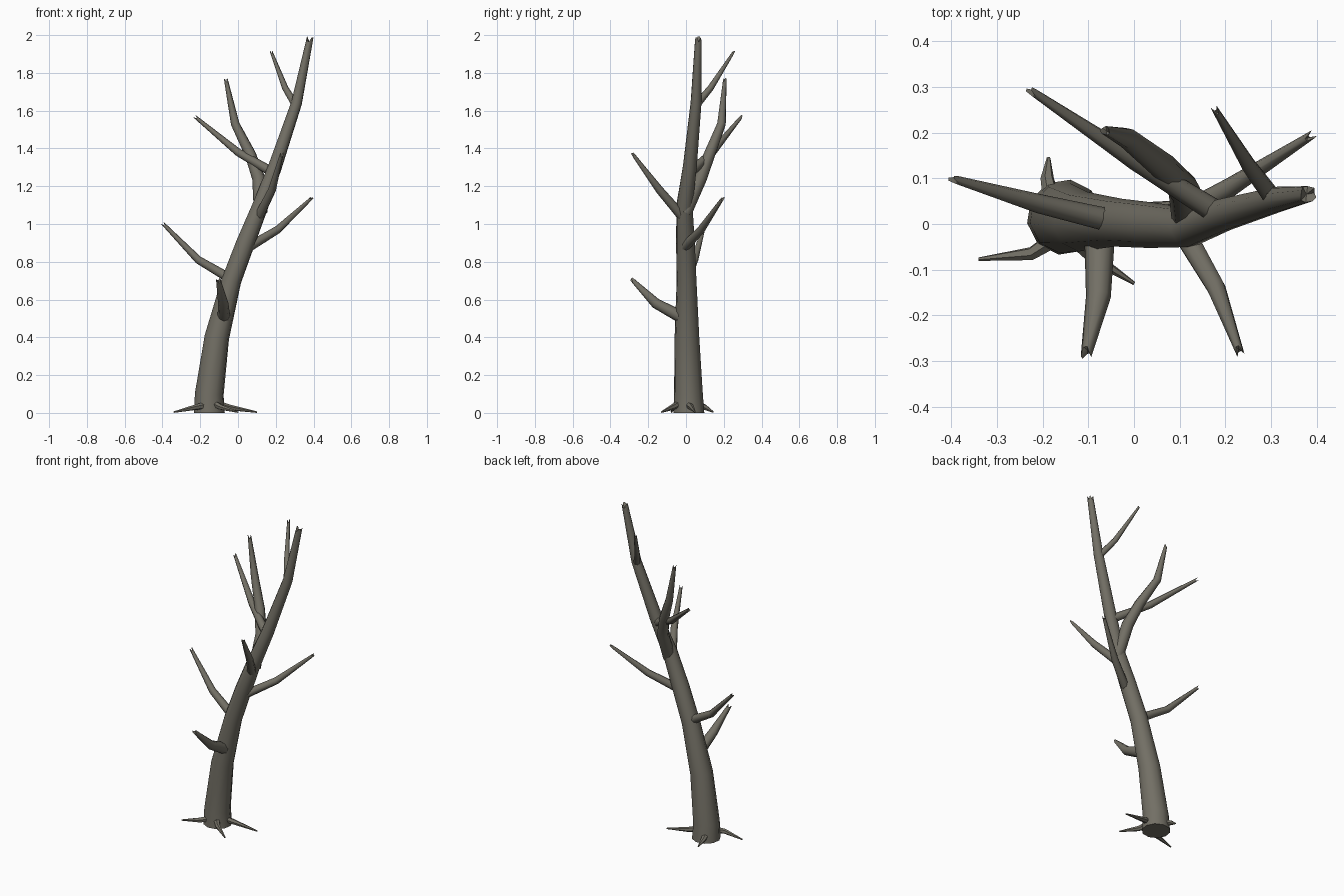
import bpy
import bmesh
import math
from mathutils import Vector

cube = bpy.data.objects.get("Cube")
if cube:
    bpy.data.objects.remove(cube, do_unlink=True)

bark = bpy.data.materials.new("grey_brown_bark")
bark.use_nodes = True
color = (0.17, 0.16, 0.13, 1)
bark.diffuse_color = color
bark.node_tree.nodes["Principled BSDF"].inputs["Base Color"].default_value = color


def limb(name, points, radii, sides=8, snapped=0.0):
    """Tapered tube along a path; a snapped tip gets a ragged, hollow end."""
    path = [Vector(p) for p in points]
    bm = bmesh.new()
    rings = []
    side = None
    for i, (p, r) in enumerate(zip(path, radii)):
        direction = (path[min(i + 1, len(path) - 1)] - path[max(i - 1, 0)]).normalized()
        if name == "trunk" and i == 0:
            direction = Vector((0, 0, 1))
        # carry the ring's orientation along so the tube does not twist
        if side is None:
            side = direction.orthogonal()
        side = (side - direction * side.dot(direction)).normalized()
        other = direction.cross(side)
        ring = []
        for k in range(sides):
            a = 2 * math.pi * k / sides
            co = p + (side * math.cos(a) + other * math.sin(a)) * r
            if i == len(path) - 1:
                co -= direction * snapped * (k % 4 in (1, 2))
            ring.append(bm.verts.new(co))
        rings.append(ring)
    for low, high in zip(rings, rings[1:]):
        for k in range(sides):
            n = (k + 1) % sides
            bm.faces.new((low[k], low[n], high[n], high[k]))
    bm.faces.new(rings[0][::-1])
    heart = bm.verts.new(path[-1] - direction * snapped)
    for k in range(sides):
        bm.faces.new((rings[-1][k], rings[-1][(k + 1) % sides], heart))
    bmesh.ops.recalc_face_normals(bm, faces=bm.faces)
    mesh = bpy.data.meshes.new(name)
    bm.to_mesh(mesh)
    bm.free()
    obj = bpy.data.objects.new(name, mesh)
    bpy.context.collection.objects.link(obj)
    mesh.materials.append(bark)
    bpy.ops.object.select_all(action="DESELECT")
    obj.select_set(True)
    bpy.context.view_layer.objects.active = obj
    bpy.ops.object.shade_smooth_by_angle(angle=math.radians(50))
    return obj


# Leaning trunk
limb("trunk",
     [(-.152, .015, 0), (-.152, .013, .1), (-.112, .005, .4), (-.035, .003, .7),
      (.04, -.003, .9), (.12, -.008, 1.1), (.195, .02, 1.3), (.31, .053, 1.64), (.383, .066, 1.99)],
     [.083, .077, .066, .053, .05, .043, .037, .029, .018], sides=10, snapped=.025)

# Bare branches: base, elbow, tip
branches = {
    "low_right_branch": [(-.04, .005, .71), (-.21, .045, .81), (-.4, .1, 1.005)],
    "low_front_branch": [(-.075, -.02, .505), (-.078, -.16, .58), (-.105, -.29, .71)],
    "middle_left_branch": [(.06, -.005, .88), (.21, .08, .97), (.393, .197, 1.14)],
    "middle_front_branch": [(.11, -.02, 1.04), (.18, -.14, 1.18), (.233, -.285, 1.375)],
    "upper_back_branch": [(.19, .02, 1.27), (0, .14, 1.38), (-.23, .295, 1.57)],
    "top_back_branch": [(.305, .055, 1.63), (.25, .13, 1.72), (.175, .255, 1.915)],
}
for name, points in branches.items():
    thick = {"low_front_branch": 1.3, "top_back_branch": .8}.get(name, 1)
    limb(name, points, [r * thick for r in (.026, .021, .009)], snapped=.02)

# Long fork rising behind the trunk
limb("rising_fork",
     [(.12, -.005, 1.06), (.11, .075, 1.24), (.065, .125, 1.37), (-.015, .188, 1.53), (-.065, .206, 1.77)],
     [.036, .035, .03, .023, .01], snapped=.02)

# Small roots at the foot
roots = {
    "right_root": [(-.17, -.03, .04), (-.225, -.065, .03), (-.34, -.077, .004)],
    "back_root": [(-.18, .05, .05), (-.19, .1, .03), (-.187, .145, .004)],
    "front_root": [(-.13, -.03, .05), (-.09, -.072, .03), (0, -.13, .004)],
    "left_root": [(-.11, .01, .045), (-.04, .03, .028), (.1, .048, .004)],
}
for name, points in roots.items():
    limb(name, points, [.02, .015, .004], sides=6)
